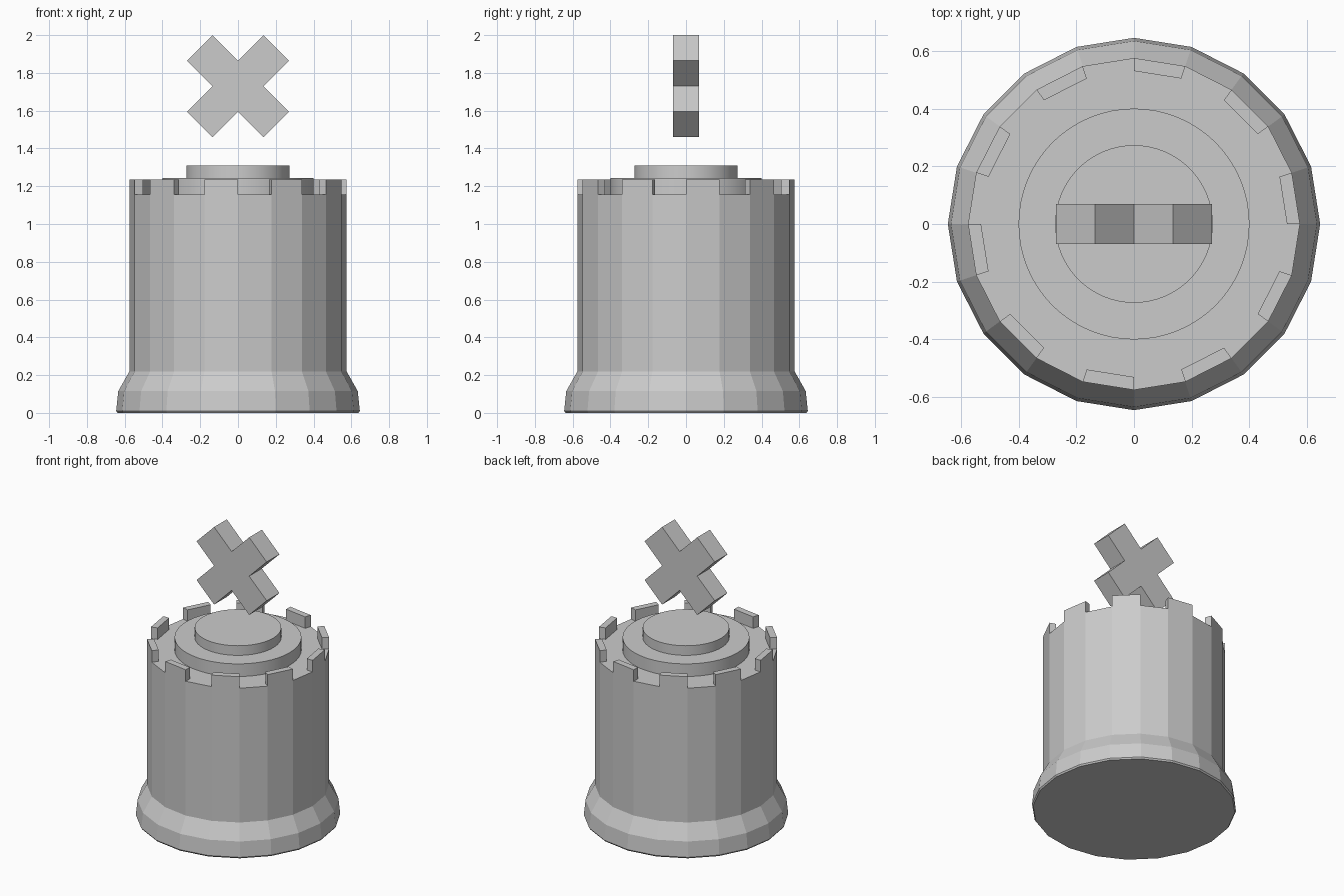
import bpy, bmesh
from math import cos, sin, pi, radians
from mathutils import Matrix

SIDES = 20
FLOOR_Z = 1.155
MERLON_HEIGHT = 0.08

cube = bpy.data.objects.get("Cube")
if cube:
    bpy.data.objects.remove(cube, do_unlink=True)


def finish(bm, name):
    bmesh.ops.recalc_face_normals(bm, faces=bm.faces[:])
    mesh = bpy.data.meshes.new(name)
    bm.to_mesh(mesh)
    bm.free()
    obj = bpy.data.objects.new(name, mesh)
    bpy.context.collection.objects.link(obj)
    return obj


def disc(name, radius, bottom, top):
    bpy.ops.mesh.primitive_cylinder_add(
        vertices=64, radius=radius, depth=top - bottom,
        location=(0, 0, (top + bottom) / 2))
    bpy.context.object.name = name
    bpy.ops.object.shade_smooth_by_angle(angle=radians(30))


# Tower: flared foot, faceted wall and a rim, closed at both ends
bm = bmesh.new()
profile = [(0.638, 0), (0.645, 0.01), (0.634, 0.115), (0.575, 0.22),
           (0.575, FLOOR_Z), (0.53, FLOOR_Z)]
rings = [[bm.verts.new((r * cos(2 * pi * i / SIDES), r * sin(2 * pi * i / SIDES), z))
          for i in range(SIDES)] for r, z in profile]
rim = []
for lower, upper in zip(rings, rings[1:]):
    rim = [bm.faces.new((lower[i], lower[(i + 1) % SIDES],
                         upper[(i + 1) % SIDES], upper[i])) for i in range(SIDES)]
bm.faces.new(rings[0][::-1])
bm.faces.new(rings[-1])

# Battlements: raise every other segment of the rim
raised = bmesh.ops.extrude_discrete_faces(bm, faces=rim[::2])["faces"]
for face in raised:
    bmesh.ops.translate(bm, verts=face.verts[:], vec=(0, 0, MERLON_HEIGHT))
finish(bm, "tower")

# Stepped round platform on the roof
disc("roof_platform", 0.4, FLOOR_Z - 0.005, 1.243)
disc("roof_pedestal", 0.273, 1.235, 1.31)

# Floating diagonal cross: a plus-shaped outline turned and thickened
bm = bmesh.new()
w, reach, half_depth = 0.0955, 0.2864, 0.07
outline = []
for k in range(4):
    turn = Matrix.Rotation(k * pi / 2 + pi / 4, 4, "Y")
    for x, z in ((reach, w), (reach, -w), (w, -w)):
        vert = bm.verts.new((x, -half_depth, z))
        vert.co = turn @ vert.co
        outline.append(vert)
front = bm.faces.new(outline)
extruded = bmesh.ops.extrude_face_region(bm, geom=[front], use_keep_orig=True)["geom"]
bmesh.ops.translate(bm, vec=(0, 2 * half_depth, 0),
                    verts=[g for g in extruded if isinstance(g, bmesh.types.BMVert)])
cross = finish(bm, "floating_cross")
cross.location.z = 1.73
